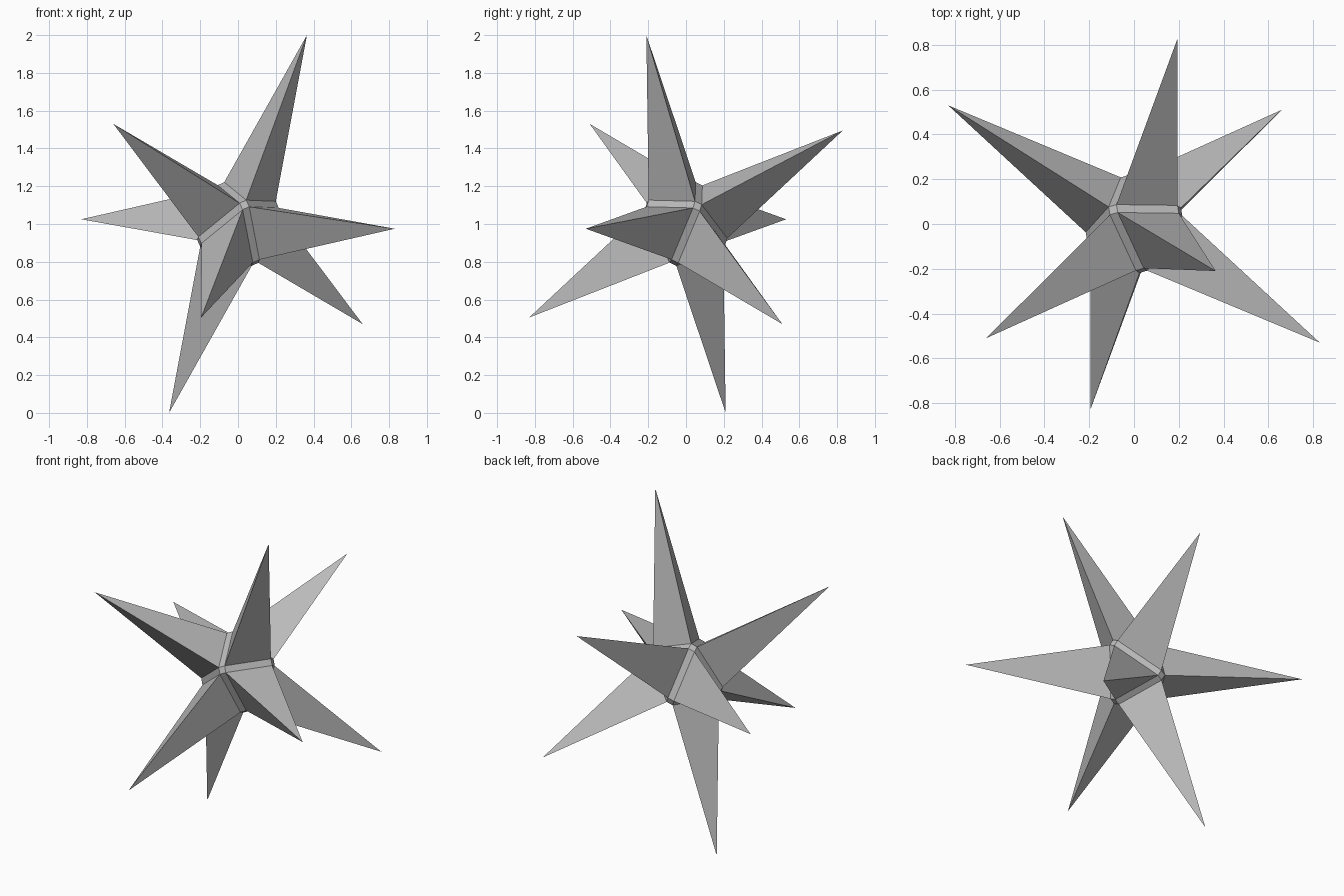
import bpy
import bmesh
from itertools import product
from mathutils import Vector

cube = bpy.data.objects.get("Cube")
if cube:
    bpy.data.objects.remove(cube, do_unlink=True)

# Single flat colour
grey = bpy.data.materials.new("plain grey")
grey.use_nodes = True
grey.diffuse_color = (0.5, 0.5, 0.5, 1)
grey.node_tree.nodes["Principled BSDF"].inputs["Base Color"].default_value = (0.5, 0.5, 0.5, 1)

# Three spike directions give the three axes of the octahedral core
b = Vector((-0.66, -0.51, 0.53))
c = Vector((0.83, -0.53, -0.025))
h = Vector((0.195, 0.83, 0.495))
axes = [b + c, c + h, b + h]
centre = Vector((0, 0, 1))
CORE, BEVEL = 0.2, 0.017

bm = bmesh.new()
corners = {}
signs = list(product((-1, 1), repeat=3))

# Core corners: one per octahedron vertex and adjoining face
for s in signs:
    for i in range(3):
        p = sum((axes[j] * s[j] * (CORE if j == i else BEVEL) for j in range(3)), Vector())
        corners[i, s] = bm.verts.new(centre + p)

# Long three-sided spikes, one on each octahedron face
for s in signs:
    tip = bm.verts.new(centre + sum((axes[j] * s[j] for j in range(3)), Vector()) / 2)
    for i in range(3):
        bm.faces.new((corners[i, s], corners[(i + 1) % 3, s], tip))


def flip(s, j):
    return tuple(-v if k == j else v for k, v in enumerate(s))


# Bevel strips between neighbouring spikes
for s in signs:
    for k in range(3):
        if s[k] > 0:
            i, j, t = (k + 1) % 3, (k + 2) % 3, flip(s, k)
            bm.faces.new((corners[i, s], corners[j, s], corners[j, t], corners[i, t]))

# Small four-sided caps where the strips meet
for s in signs:
    for i in range(3):
        j, k = (i + 1) % 3, (i + 2) % 3
        if s[j] > 0 and s[k] > 0:
            ring = (s, flip(s, j), flip(flip(s, j), k), flip(s, k))
            bm.faces.new([corners[i, r] for r in ring])

bmesh.ops.recalc_face_normals(bm, faces=bm.faces[:])
mesh = bpy.data.meshes.new("spiked_star")
bm.to_mesh(mesh)
bm.free()
mesh.materials.append(grey)
star = bpy.data.objects.new("spiked_star", mesh)
bpy.context.collection.objects.link(star)
